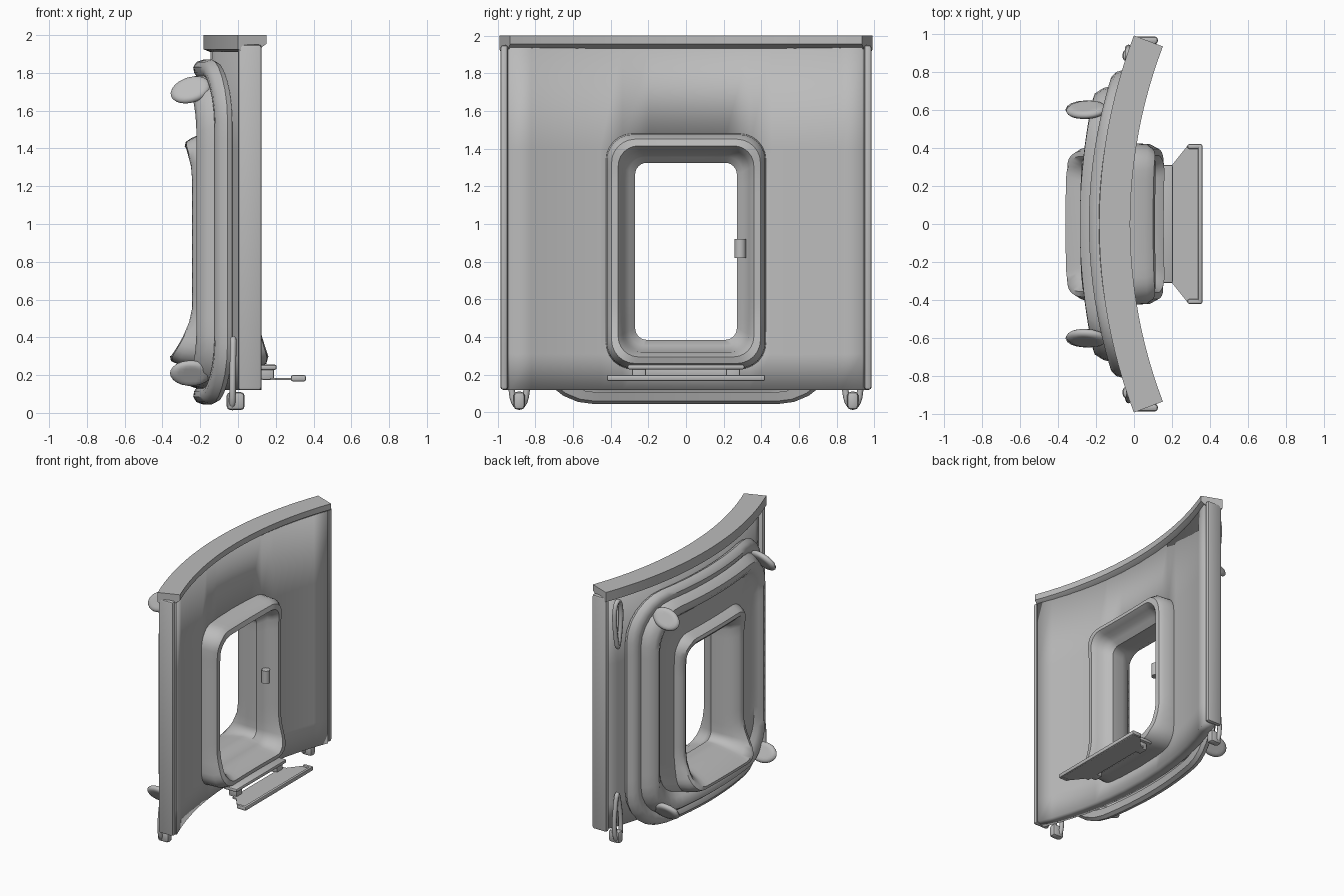
import bpy, bmesh
from math import sin, cos, pi, sqrt
from mathutils import Vector

cube = bpy.data.objects.get("Cube")
if cube:
    bpy.data.objects.remove(cube)

grey = bpy.data.materials.new("plain_grey")
grey.use_nodes = True
grey.diffuse_color = (0.5, 0.5, 0.5, 1)
grey.node_tree.nodes["Principled BSDF"].inputs["Base Color"].default_value = (0.5, 0.5, 0.5, 1)

RADIUS = 2.6   # radius of the curved wall


def bow(y):
    return RADIUS - sqrt(RADIUS ** 2 - y * y)


def activate(ob):
    bpy.ops.object.select_all(action='DESELECT')
    ob.select_set(True)
    bpy.context.view_layer.objects.active = ob


def finish(name, bm, smooth=True):
    bmesh.ops.recalc_face_normals(bm, faces=bm.faces)
    me = bpy.data.meshes.new(name)
    bm.to_mesh(me)
    bm.free()
    me.materials.append(grey)
    ob = bpy.data.objects.new(name, me)
    bpy.context.collection.objects.link(ob)
    if smooth:
        activate(ob)
        bpy.ops.object.shade_smooth_by_angle(angle=0.7)
    return ob


def bridge(bm, a, b, closed=True):
    n = len(a)
    for i in range(n if closed else n - 1):
        j = (i + 1) % n
        bm.faces.new((a[i], a[j], b[j], b[i]))


def box(name, x, y, z, bevel=0.01):
    bm = bmesh.new()
    bmesh.ops.create_cube(bm, size=1)
    for v in bm.verts:
        for k, (lo, hi) in enumerate((x, y, z)):
            v.co[k] = (lo + hi) / 2 + v.co[k] * (hi - lo)
    bmesh.ops.bevel(bm, geom=bm.edges[:], offset=bevel, segments=2, affect='EDGES', profile=0.5)
    return finish(name, bm)


def rounded_rect(hy, z0, z1, r, corner=7, side=12):
    """Rounded rectangle in the y-z plane, with subdivided sides."""
    pts = []
    centres = ((hy - r, z1 - r), (r - hy, z1 - r), (r - hy, z0 + r), (hy - r, z0 + r))
    for q, (cy, cz) in enumerate(centres):
        for i in range(corner):
            a = pi / 2 * (q + i / (corner - 1))
            pts.append((cy + r * cos(a), cz + r * sin(a)))
        ny, nz = centres[(q + 1) % 4]
        a = pi / 2 * (q + 1)
        sy, sz = pts[-1]
        ey, ez = ny + r * cos(a), nz + r * sin(a)
        for i in range(1, side):
            pts.append((sy + (ey - sy) * i / side, sz + (ez - sz) * i / side))
    return pts


# Curved wall with a window hole, thickened inward
bm = bmesh.new()
ys = [-0.965, -0.85, -0.72, -0.6, -0.47, -0.35, -0.2, 0]
ys += [-y for y in reversed(ys[:-1])]
zs = [0.12, 0.31, 1.4, 1.95]
grid = [[bm.verts.new((bow(y) - 0.145, y, z)) for z in zs] for y in ys]
for i in range(len(ys) - 1):
    for j in range(3):
        if not (j == 1 and abs(ys[i] + ys[i + 1]) < 0.7):
            bm.faces.new((grid[i][j], grid[i + 1][j], grid[i + 1][j + 1], grid[i][j + 1]))
wall = finish("curved_wall", bm)
if wall.data.polygons[0].normal.x > 0:
    wall.data.flip_normals()
solid = wall.modifiers.new("thickness", 'SOLIDIFY')
solid.thickness = 0.09
solid.offset = -1

# Top rail swept along the arc
bm = bmesh.new()
section = ((-0.183, 2), (-0.02, 2), (-0.02, 1.955), (-0.055, 1.93), (-0.145, 1.91), (-0.183, 1.925))
rows = []
for i in range(25):
    a = 0.364 * (i / 12 - 1)
    rows.append([bm.verts.new((RADIUS - (RADIUS - d) * cos(a), (RADIUS - d) * sin(a), z)) for d, z in section])
for a, b in zip(rows, rows[1:]):
    bridge(bm, a, b)
bm.faces.new(rows[0])
bm.faces.new(rows[-1])
finish("top_rail", bm)

# End posts
for s, side in ((1, "back"), (-1, "front")):
    lo, hi = sorted((s * 0.945, s * 0.985))
    box(side + "_end_post", (0.0, 0.125), (lo, hi), (0.12, 1.95), 0.015)

# Padded surround and window frame, lofted as one skin
# base: half width, bottom, top, corner radius; loops: inset, depth, bow share, flare
pad = (0.81, 0.045, 1.87, 0.32)
pad_loops = ((0.06, -0.14, 1, 0), (0.015, -0.155, 1, 0), (0, -0.185, 1, 0), (0.012, -0.22, 1, 0),
             (0.04, -0.237, 1, 0), (0.07, -0.232, 1, 0), (0.085, -0.222, 1, 0),
             (0.095, -0.25, 0.9, 0), (0.125, -0.285, 0.85, 0), (0.165, -0.285, 0.8, 0),
             (0.2, -0.26, 0.8, 0), (0.23, -0.22, 0.6, 0))
window = (0.425, 0.23, 1.48, 0.14)
window_loops = ((0.01, -0.205, 0.5, 0.3), (0.025, -0.225, 0.4, 0.8), (0.045, -0.245, 0.3, 1), (0.07, -0.25, 0.3, 1),
                (0.1, -0.235, 0.3, 0.8), (0.135, -0.19, 0.3, 0.3), (0.155, -0.12, 0.2, 0),
                (0.155, -0.03, 0.2, 0), (0.125, 0.0, 0.2, -0.1), (0.1, 0.02, 0.3, -0.3), (0.09, 0.055, 0.3, -0.55),
                (0.065, 0.09, 0.3, -0.6), (0.03, 0.085, 0.3, -0.55), (0.005, 0.05, 0.4, -0.3), (0, -0.06, 1, 0))


def flare(z):
    low = max(0, min(1, (0.55 - z) / 0.25)) ** 1.5
    high = max(0, 1 - abs(z - 1.42) / 0.14)
    return -0.11 * low - 0.035 * high


bm = bmesh.new()
previous = None
for base, loops in ((pad, pad_loops), (window, window_loops)):
    hy, z0, z1, r = base
    for inset, x, share, f in loops:
        outline = rounded_rect(hy - inset, z0 + inset, z1 - inset, r - inset / 2)
        ring = [bm.verts.new((x + share * bow(y) + f * flare(z), y, z)) for y, z in outline]
        if previous:
            bridge(bm, previous, ring)
        previous = ring
finish("padded_window_frame", bm)

# Pull tabs at the four pad corners
for sy in (-1, 1):
    for sz, z, tilt in ((1, 1.71, -0.3), (-1, 0.21, 0.0)):
        bm = bmesh.new()
        bmesh.ops.create_uvsphere(bm, u_segments=20, v_segments=12, radius=1)
        for v in bm.verts:
            v.co = Vector((v.co.x * 0.11, max(-0.6, min(0.6, v.co.y)) * 0.036, v.co.z * 0.075))
        tab = finish("pull_tab", bm)
        tab.location = (-0.25, sy * 0.6, z)
        tab.rotation_euler = (sy * sz * 0.53, tilt, 0)


# Snap hooks: a teardrop loop of tube with a cross gate
def hook(y, z, height, x_top, x_low, flip):
    curve = bpy.data.curves.new("snap_hook", 'CURVE')
    curve.dimensions = '3D'
    curve.bevel_depth = 0.017
    curve.bevel_resolution = 2
    spline = curve.splines.new('POLY')
    n = 24
    spline.points.add(n - 1)
    for i, p in enumerate(spline.points):
        a = 2 * pi * i / n
        t = (1 - cos(a)) / 2
        if flip:
            t = 1 - t
        width = 0.034 * sin(a) * (1.1 + 0.5 * cos(a))
        p.co = (x_low + (x_top - x_low) * t, y + width, z + height * t, 1)
    spline.use_cyclic_u = True
    ob = bpy.data.objects.new("snap_hook", curve)
    bpy.context.collection.objects.link(ob)
    curve.materials.append(grey)
    activate(ob)
    bpy.ops.object.convert(target='MESH')
    bpy.ops.object.shade_smooth_by_angle(angle=0.8)


for s in (-1, 1):
    hook(s * 0.885, 0.03, 0.36, -0.025, -0.03, False)
    box("hook_anchor", (-0.06, 0.035), (s * 0.885 - 0.03, s * 0.885 + 0.03), (0.015, 0.11), 0.02)
hook(0.885, 1.54, 0.36, -0.03, -0.03, True)

# Window latch
bm = bmesh.new()
bmesh.ops.create_cone(bm, cap_ends=True, segments=20, radius1=0.03, radius2=0.03, depth=0.1)
latch = finish("window_latch", bm)
latch.location = (0.04, 0.288, 0.87)

# Fold-out shelf: plate, raised rim, hinge bar and brackets
bm = bmesh.new()
outline = ((0.17, -0.31), (0.2, -0.31), (0.28, -0.41), (0.35, -0.41),
           (0.35, 0.41), (0.28, 0.41), (0.2, 0.31), (0.17, 0.31))
low, top = ([bm.verts.new((x, y, z)) for x, y in outline] for z in (0.174, 0.186))
bridge(bm, low, top)
bm.faces.new(low)
bm.faces.new(top)
finish("shelf_plate", bm)
box("shelf_front_rim", (0.335, 0.36), (-0.42, 0.42), (0.167, 0.2))
for s in (-1, 1):
    lo, hi = sorted((s * 0.395, s * 0.42))
    box("shelf_side_rim", (0.28, 0.36), (lo, hi), (0.167, 0.2))
    box("shelf_bracket", (0.12, 0.19), (s * 0.25 - 0.037, s * 0.25 + 0.037), (0.175, 0.25))
box("shelf_hinge_bar", (0.09, 0.205), (-0.31, 0.31), (0.228, 0.255))
